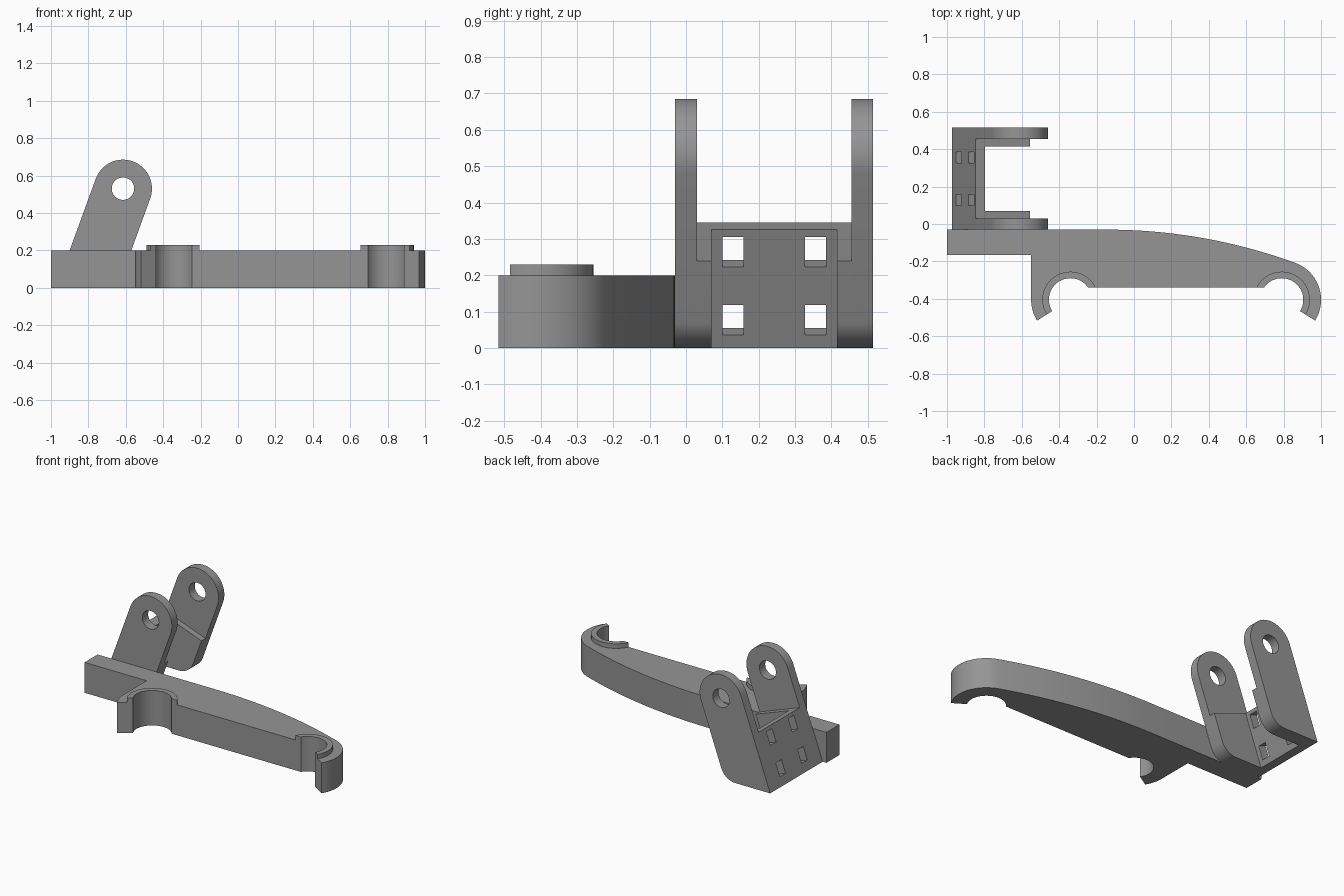
import bpy, bmesh, math
from mathutils import Vector

if "Cube" in bpy.data.objects:
    bpy.data.objects.remove(bpy.data.objects["Cube"])

grey = bpy.data.materials.new("plastic grey")
grey.diffuse_color = (0.30, 0.30, 0.30, 1)
grey.use_nodes = True
grey.node_tree.nodes["Principled BSDF"].inputs["Base Color"].default_value = grey.diffuse_color


def arc(cx, cy, r, a0, a1, n=24):
    """Points on an arc, angles in degrees."""
    angles = [math.radians(a0 + (a1 - a0) * i / n) for i in range(n + 1)]
    return [(cx + r * math.cos(a), cy + r * math.sin(a)) for a in angles]


def prism(name, outline, lo, hi, axis="z"):
    """Extrude a flat outline along z (plan) or y (side profile)."""
    def place(p, d):
        return (p[0], p[1], d) if axis == "z" else (p[0], d, p[1])
    bm = bmesh.new()
    rings = [[bm.verts.new(place(p, d)) for p in outline] for d in (lo, hi)]
    n = len(outline)
    for ring in rings:
        bm.faces.new(ring)
    for i in range(n):
        j = (i + 1) % n
        bm.faces.new((rings[0][i], rings[0][j], rings[1][j], rings[1][i]))
    bmesh.ops.recalc_face_normals(bm, faces=bm.faces)
    mesh = bpy.data.meshes.new(name)
    bm.to_mesh(mesh)
    bm.free()
    mesh.materials.append(grey)
    ob = bpy.data.objects.new(name, mesh)
    bpy.context.collection.objects.link(ob)
    return ob


def activate(ob):
    bpy.ops.object.select_all(action="DESELECT")
    ob.select_set(True)
    bpy.context.view_layer.objects.active = ob


def smooth(ob):
    activate(ob)
    bpy.ops.object.shade_smooth_by_angle(angle=math.radians(30))


def cut(ob, cutter):
    mod = ob.modifiers.new("cut", "BOOLEAN")
    mod.operation = "DIFFERENCE"
    mod.solver = "EXACT"
    mod.object = cutter
    activate(ob)
    bpy.ops.object.modifier_apply(modifier=mod.name)
    bpy.data.objects.remove(cutter)


# Arm with two open clips
CY, R_OUT, R_RIM, R_IN, TIP = -0.405, 0.21, 0.15, 0.115, 212
FRONT, BACK, TOP = -0.34, -0.03, 0.20
XL, XR = -0.34, 0.79
a_in = math.degrees(math.asin((FRONT - CY) / R_IN))
a_rim = math.degrees(math.asin((FRONT - CY) / R_RIM))
s70, c70 = math.sin(math.radians(70)), math.cos(math.radians(70))
R_BACK = (BACK - CY - R_OUT * s70) / (1 - s70)
bx = XR - (R_BACK - R_OUT) * c70

outline = [(-1, BACK), (-1, -0.165), (-0.55, -0.165)]
outline += arc(XL, CY, R_OUT, 180, TIP, 10)
outline += arc(XL, CY, R_IN, TIP, a_in, 36)
outline += arc(XR, CY, R_IN, 180 - a_in, 180 - TIP, 36)
outline += arc(XR, CY, R_OUT, 180 - TIP, 70, 28)
outline += arc(bx, BACK - R_BACK, R_BACK, 70, 90, 24)[1:]
smooth(prism("arm", outline, 0, TOP))

# Raised rims around the clips
rim = arc(XL, CY, R_RIM, TIP, a_rim, 36) + arc(XL, CY, R_IN, a_in, TIP, 36)
smooth(prism("left_clip_rim", rim, TOP, 0.23))
mirrored = [(XL + XR - x, y) for x, y in rim]
smooth(prism("right_clip_rim", mirrored, TOP, 0.23))

# Leaning bracket: all side profiles share a 70 degree slope
PX, PZ, PR = -0.615, 0.53, 0.155
up = Vector((c70, s70))
across = Vector((s70, -c70))


def on_slope(p, z):
    """Point at height z on the sloped line through p."""
    return (p[0] + (z - p[1]) * c70 / s70, z)


pivot = Vector((PX, PZ))
left, right = pivot - across * PR, pivot + across * PR
heel, toe = on_slope(left, 0), on_slope(right, 0)
FR = 0.11
toe_round = arc(toe[0] - FR * math.tan(math.radians(35)), FR, FR, -90, -20, 12)
foot = [heel] + toe_round

# Side plates with pivot holes
plate = foot + arc(PX, PZ, PR, -20, 160, 36)
for name, y in (("front_side_plate", -0.03), ("back_side_plate", 0.455)):
    ob = prism(name, plate, y, y + 0.06, "y")
    cut(ob, prism("hole", arc(PX, PZ, 0.06, 0, 352.5, 47), y - 0.1, y + 0.16, "y"))
    smooth(ob)

# Thickening pads inside the side plates
peak = Vector(on_slope(left, 0.345))
pad = foot + [tuple(peak + across * 2 * PR), tuple(peak)]
for name, y in (("front_pad", 0.03), ("back_pad", 0.415)):
    smooth(prism(name, pad, y, y + 0.04, "y"))

# Rear wall with four square windows
T = 0.055
inner = peak + across * T
wall = prism("rear_wall", [heel, on_slope(inner, 0), tuple(inner), tuple(peak)],
             0.07, 0.415, "y")
for y in (0.10, 0.327):
    for z in (0.036, 0.223):
        p = Vector(on_slope(inner, z))
        q = Vector(on_slope(inner, z + 0.082))
        box = [p + across * 0.02, q + across * 0.02, q - across * 0.1, p - across * 0.1]
        cut(wall, prism("window", [tuple(v) for v in box], y, y + 0.058, "y"))
